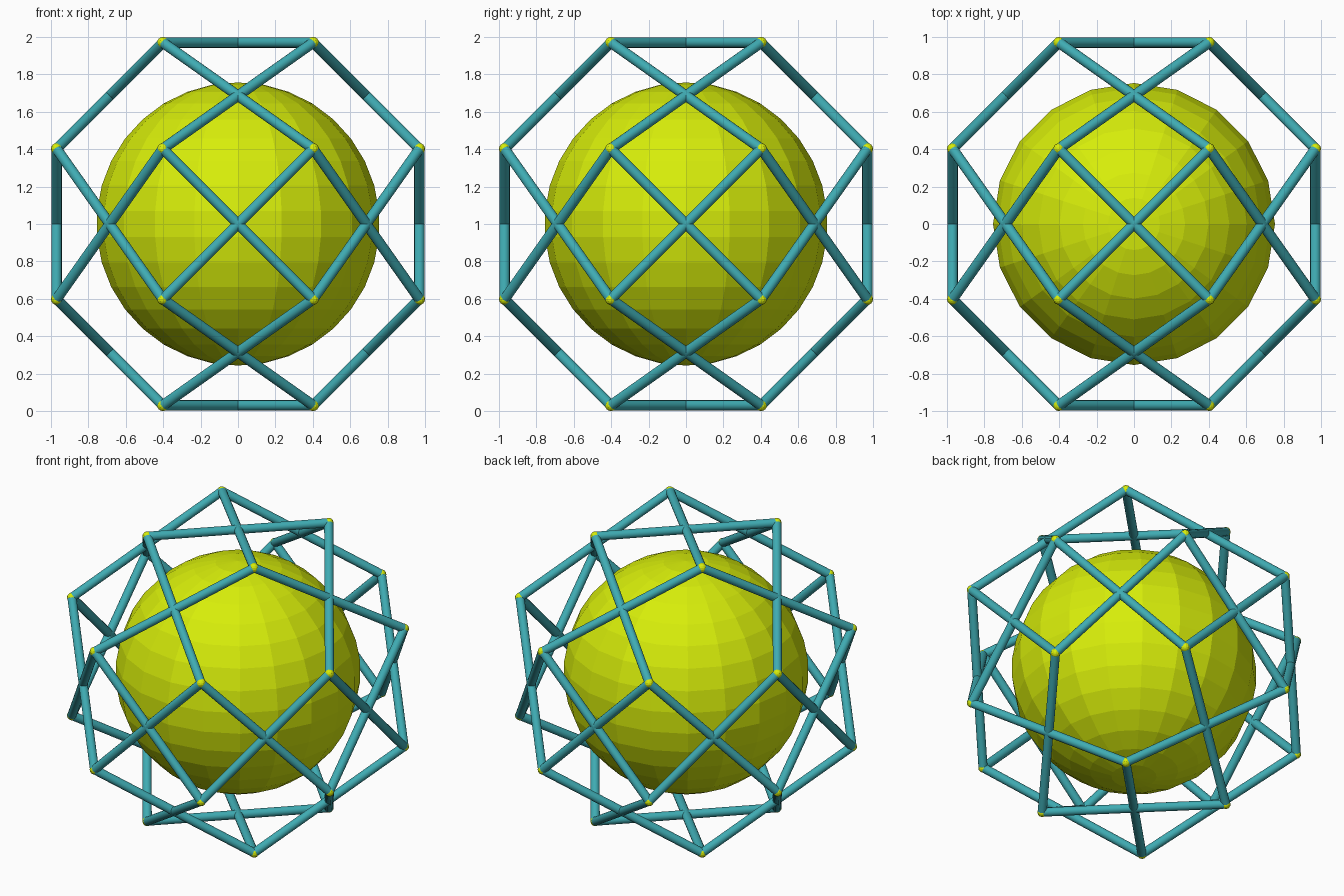
import bpy
import math
from mathutils import Vector

if "Cube" in bpy.data.objects:
    bpy.data.objects.remove(bpy.data.objects["Cube"])

A, B = 0.402, 0.970      # corner coordinates of the cage
ROD, JOINT = 0.028, 0.030
CENTRE = Vector((0, 0, 1))


def material(name, colour):
    m = bpy.data.materials.new(name)
    m.diffuse_color = (*colour, 1)
    m.use_nodes = True
    m.node_tree.nodes["Principled BSDF"].inputs["Base Color"].default_value = m.diffuse_color
    return m


yellow = material("yellow", (0.68, 0.85, 0.003))
teal = material("teal", (0.05, 0.41, 0.45))


def finish(name, mat, smooth=False):
    ob = bpy.context.object
    ob.name = name
    ob.data.materials.append(mat)
    if smooth:
        bpy.ops.object.shade_smooth_by_angle(angle=math.radians(40))
    return ob


# Faceted core ball
bpy.ops.mesh.primitive_uv_sphere_add(segments=20, ring_count=17, radius=0.757,
                                     location=CENTRE)
finish("core_ball", yellow)

# 24 corners: one coordinate long, the other two short
signs = (-1, 1)
corners = []
for axis in range(3):
    for sx in signs:
        for sy in signs:
            for sz in signs:
                v = Vector((sx * A, sy * A, sz * A))
                v[axis] *= B / A
                corners.append(v)

# Small joint ball at each corner
for i, v in enumerate(corners):
    bpy.ops.mesh.primitive_uv_sphere_add(segments=12, ring_count=8, radius=JOINT,
                                         location=v + CENTRE)
    finish(f"joint_{i + 1}", yellow)

# Rods: the two crossing diagonals of each of the 18 square faces
diagonal = 2 * A * math.sqrt(2)
count = 0
for i, p in enumerate(corners):
    for q in corners[i + 1:]:
        d = q - p
        if abs(d.length - diagonal) < 0.01:
            count += 1
            bpy.ops.mesh.primitive_cylinder_add(
                vertices=16, radius=ROD, depth=d.length,
                location=(p + q) / 2 + CENTRE,
                rotation=d.to_track_quat('Z', 'Y').to_euler())
            finish(f"rod_{count}", teal, smooth=True)
